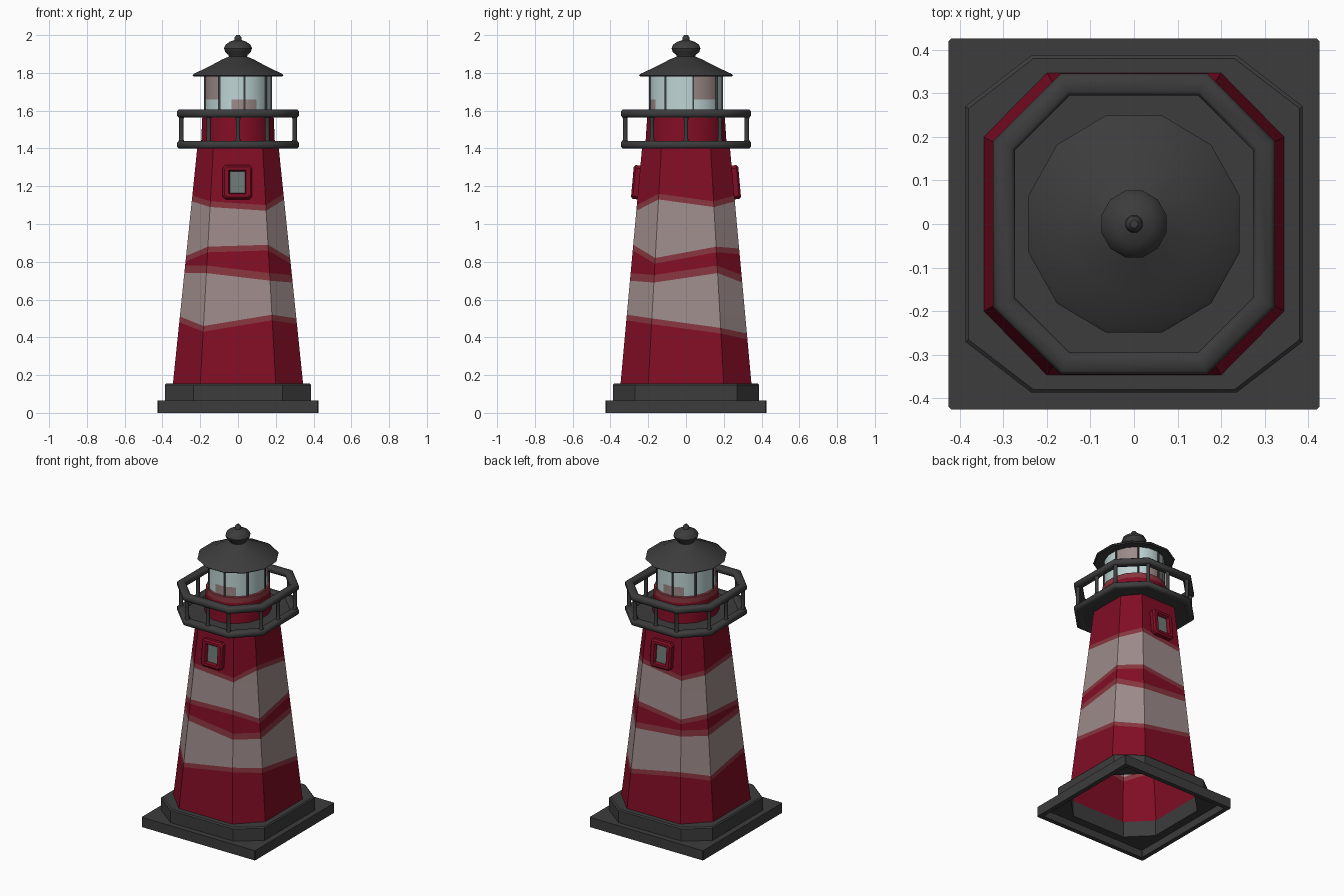
import bpy
from math import cos, sin, pi, radians

cube = bpy.data.objects.get("Cube")
if cube:
    bpy.data.objects.remove(cube, do_unlink=True)


def material(name, r, g, b):
    m = bpy.data.materials.new(name)
    m.use_nodes = True
    m.diffuse_color = (r, g, b, 1)
    bsdf = m.node_tree.nodes["Principled BSDF"]
    bsdf.inputs["Base Color"].default_value = (r, g, b, 1)
    bsdf.inputs["Roughness"].default_value = 0.8
    return m


DARK = material("charcoal", 0.045, 0.045, 0.045)
RED = material("deep_red", 0.22, 0.004, 0.018)
FADED = material("faded_red", 0.24, 0.036, 0.048)
PALE = material("pale_stripe", 0.33, 0.255, 0.25)
GLASS = material("pale_glass", 0.52, 0.66, 0.66)
PANE = material("dim_pane", 0.15, 0.19, 0.175)


def octagon(hx, hy, fx, fy, z):
    """Chamfered rectangle: half sizes, half lengths of its long flats, height(s)."""
    xy = [(-fx, -hy), (fx, -hy), (hx, -fy), (hx, fy),
          (fx, hy), (-fx, hy), (-hx, fy), (-hx, -fy)]
    return [(x, y, z) for x, y in xy]


def circle(rx, ry, z, n):
    return [(rx * cos(2 * pi * (i + 0.5) / n), ry * sin(2 * pi * (i + 0.5) / n), z)
            for i in range(n)]


def loft(name, rings, mats, rule=None, closed=False, caps="", angle=30):
    """Skin a stack of rings; rule(level, column) gives the material index."""
    n, count = len(rings[0]), len(rings)
    verts = [v for ring in rings for v in ring]
    faces, index = [], []
    for j in range(count if closed else count - 1):
        k = (j + 1) % count
        for i in range(n):
            h = (i + 1) % n
            faces.append((j * n + i, j * n + h, k * n + h, k * n + i))
            index.append(rule(j, i) if rule else 0)
    if "b" in caps:
        faces.append(tuple(reversed(range(n))))
        index.append(0)
    if "t" in caps:
        faces.append(tuple(range((count - 1) * n, count * n)))
        index.append(rule(count - 2, 0) if rule else 0)
    mesh = bpy.data.meshes.new(name)
    mesh.from_pydata(verts, [], faces)
    for m in mats:
        mesh.materials.append(m)
    for poly, m in zip(mesh.polygons, index):
        poly.material_index = m
    mesh.update()
    obj = bpy.data.objects.new(name, mesh)
    bpy.context.collection.objects.link(obj)
    bpy.ops.object.select_all(action='DESELECT')
    obj.select_set(True)
    bpy.context.view_layer.objects.active = obj
    bpy.ops.object.shade_smooth_by_angle(angle=radians(angle))
    return obj


# Hollow square base stepping up to an octagonal plinth
loft("base", [
    octagon(0.34, 0.34, 0.2, 0.2, 0.05),
    octagon(0.395, 0.395, 0.39, 0.39, 0.05),
    octagon(0.395, 0.395, 0.39, 0.39, 0),
    octagon(0.425, 0.425, 0.42, 0.42, 0),
    octagon(0.425, 0.425, 0.42, 0.42, 0.066),
    octagon(0.387, 0.387, 0.235, 0.27, 0.066),
    octagon(0.387, 0.387, 0.235, 0.27, 0.148),
    octagon(0.38, 0.38, 0.23, 0.265, 0.156),
    octagon(0.34, 0.34, 0.2, 0.2, 0.156),
], [DARK], closed=True)

# Tapered tower shell with uneven painted bands
FOOT, NECK = 0.15, 1.41


def tower_ring(heights):
    ring = []
    for k, z in enumerate(heights):
        t = (z - FOOT) / (NECK - FOOT)
        hx, hy, f = 0.345 - 0.13 * t, 0.347 - 0.115 * t, 0.2 - 0.07 * t
        ring.append(octagon(hx, hy, f, f, z)[k])
    return ring


EDGES = [
    ((0.43, 0.49, 0.47, 0.42, 0.39, 0.46, 0.42, 0.48), 0.03),
    ((0.74, 0.70, 0.69, 0.74, 0.69, 0.72, 0.71, 0.74), 0.04),
    ((0.85, 0.86, 0.79, 0.85, 0.84, 0.80, 0.82, 0.80), 0.03),
    ((1.09, 1.07, 1.13, 1.09, 1.12, 1.08, 1.10, 1.12), 0.03),
]
levels = [tower_ring([FOOT] * 8)]
for heights, width in EDGES:
    levels.append(tower_ring(heights))
    levels.append(tower_ring([z + width for z in heights]))
levels.append(tower_ring([NECK] * 8))
BANDS = (0, 1, 2, 1, 0, 1, 2, 1, 0)
loft("tower", levels, [RED, FADED, PALE], lambda j, i: BANDS[j], caps="t")

# Framed windows on the front and back
for side, turn in (("front", 0), ("back", pi)):
    out = -1 if side == "front" else 1
    frame = loft(side + "_window_frame", [
        octagon(0.078, 0.09, 0.062, 0.074, -0.04),
        octagon(0.078, 0.09, 0.062, 0.074, 0.024),
        octagon(0.068, 0.08, 0.056, 0.068, 0.034),
        octagon(0.046, 0.064, 0.044, 0.062, 0.034),
        octagon(0.04, 0.058, 0.039, 0.057, 0.024),
        octagon(0.04, 0.058, 0.039, 0.057, -0.04),
    ], [RED], closed=True)
    pane = loft(side + "_window_pane", [
        octagon(0.042, 0.06, 0.04, 0.058, 0.004),
        octagon(0.042, 0.06, 0.04, 0.058, 0.012),
    ], [PANE], caps="bt")
    for obj in (frame, pane):
        obj.location = (-0.003, out * 0.25, 1.22)
        obj.rotation_euler = (pi / 2 - 0.09, 0, turn)

# Gallery floor
loft("gallery_floor", [
    octagon(0.3, 0.32, 0.15, 0.17, 1.404),
    octagon(0.3, 0.32, 0.15, 0.17, 1.426),
], [DARK], caps="bt")


# Rounded octagonal rails
def rail(name, low, high):
    def ring(d, z):
        return octagon(0.323 - d, 0.345 - d, 0.168 - 0.41 * d, 0.19 - 0.41 * d, z)
    e = 0.009
    loft(name, [ring(e, low), ring(0, low + e), ring(0, high - e), ring(e, high),
                ring(0.05 - e, high), ring(0.05, high - e),
                ring(0.05, low + e), ring(0.05 - e, low)], [DARK], closed=True, angle=50)


rail("lower_rail", 1.4, 1.44)
rail("upper_rail", 1.565, 1.606)

# Railing posts at the corners and on the four long sides
spots = [(x, y) for x, y, z in octagon(0.3, 0.322, 0.155, 0.18, 0)]
spots += [(0, -0.322), (0.3, 0), (0, 0.322), (-0.3, 0)]
for number, (x, y) in enumerate(spots):
    post = loft(f"railing_post_{number + 1}", [
        circle(0.017, 0.017, 1.43, 8), circle(0.012, 0.012, 1.455, 8),
        circle(0.012, 0.012, 1.55, 8), circle(0.017, 0.017, 1.575, 8)],
        [DARK], angle=50)
    post.location = (x, y, 0)

# Red drum under the lantern, fading at its upper edge
loft("lantern_drum", [
    circle(0.2, 0.22, 1.41, 16), circle(0.193, 0.21, 1.56, 16),
    circle(0.19, 0.207, 1.595, 16), circle(0.17, 0.185, 1.6, 16)],
    [RED, FADED], lambda j, i: int(j > 0), caps="t")

# Lantern glazing with a few dull panes
loft("lantern_glass", [
    circle(0.178, 0.195, z, 16) for z in (1.59, 1.66, 1.79)],
    [GLASS, PALE], lambda j, i: int((3 * i + j) % 8 in (1, 4)))

# Slim lantern bars
for number in range(8):
    a = 2 * pi * (number + 0.25) / 8
    bar = loft(f"lantern_bar_{number + 1}", [
        circle(0.007, 0.007, z, 4) for z in (1.59, 1.79)], [DARK])
    bar.location = (0.178 * cos(a), 0.195 * sin(a), 0)

# Roof, ball and finial turned as one profile
PROFILE = [(0.16, 1.785), (0.242, 1.78), (0.25, 1.787), (0.24, 1.796),
           (0.16, 1.833), (0.085, 1.872), (0.05, 1.886), (0.052, 1.895),
           (0.07, 1.91), (0.077, 1.93), (0.068, 1.95), (0.045, 1.965),
           (0.02, 1.973), (0.018, 1.99), (0.009, 2.0)]
loft("roof", [circle(r, r * 1.03, z, 12) for r, z in PROFILE],
     [DARK], caps="bt", angle=40)
